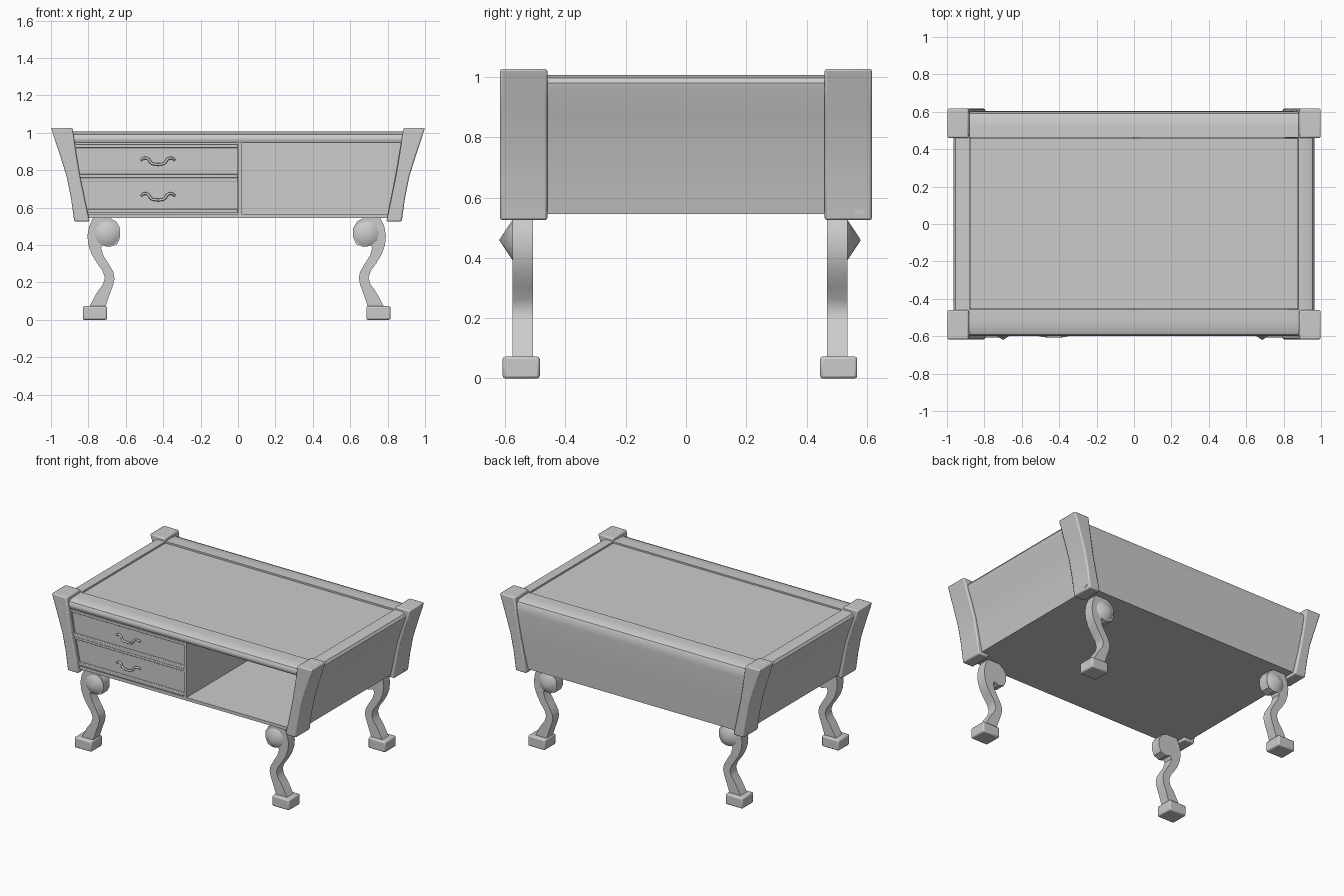
import bpy, bmesh
from mathutils import Vector

if "Cube" in bpy.data.objects:
    bpy.data.objects.remove(bpy.data.objects["Cube"])

AX = {'x': lambda a, b, t: (t, a, b), 'y': lambda a, b, t: (a, t, b)}


def finish(name, bm, bevel=0, mirror=None, origin=(0, 0, 0), angle=0.6):
    bmesh.ops.recalc_face_normals(bm, faces=bm.faces)
    bmesh.ops.translate(bm, verts=bm.verts, vec=-Vector(origin))
    me = bpy.data.meshes.new(name)
    bm.to_mesh(me)
    bm.free()
    ob = bpy.data.objects.new(name, me)
    bpy.context.collection.objects.link(ob)
    ob.location = origin
    bpy.context.view_layer.objects.active = ob
    ob.select_set(True)
    bpy.ops.object.shade_smooth_by_angle(angle=angle)
    ob.select_set(False)
    if bevel:
        m = ob.modifiers.new("bevel", 'BEVEL')
        m.width, m.segments, m.angle_limit = bevel, 2, 1.0
    if mirror:
        m = ob.modifiers.new("mirror", 'MIRROR')
        m.use_axis = ('x' in mirror, 'y' in mirror, False)
        m.use_mirror_merge = False
    return ob


def prism(name, pts, axis, t0, t1, **kw):
    """Extrude a closed profile along an axis."""
    bm = bmesh.new()
    f = bm.faces.new([bm.verts.new(AX[axis](a, b, t0)) for a, b in pts])
    new = bmesh.ops.extrude_face_region(bm, geom=[f])["geom"]
    d = Vector(AX[axis](0, 0, t1 - t0))
    bmesh.ops.translate(bm, vec=d, verts=[v for v in new if isinstance(v, bmesh.types.BMVert)])
    return finish(name, bm, **kw)


def box(name, x0, x1, y0, y1, z0, z1, **kw):
    return prism(name, [(x0, z0), (x1, z0), (x1, z1), (x0, z1)], 'y', y0, y1, **kw)


# Flared corner posts
prism("corner_post", [(-1, 1.027), (-.955, .89), (-.917, .77), (-.893, .65), (-.875, .525),
                      (-.793, .525), (-.818, .64), (-.843, .76), (-.865, .89), (-.885, 1.027)],
      'y', -.617, -.46, bevel=.008, mirror='xy')

# Side panels with rounded top rail
prism("side_panel", [(-.85, .545), (-.872, .65), (-.897, .77), (-.932, .88), (-.962, .96),
                     (-.966, .98), (-.955, .997), (-.93, 1.006), (-.88, 1.006), (-.88, .945),
                     (-.885, .9), (-.865, .77), (-.84, .65), (-.82, .545)],
      'y', -.47, .47, mirror='x')

# Back panel with rounded top rail
prism("back_panel", [(.59, .545), (.598, .75), (.603, .93), (.601, .97), (.59, .992), (.565, 1.003),
                     (.52, 1.006), (.462, 1.006), (.462, .945), (.565, .945), (.56, .545)],
      'x', -.88, .88)

# Front rail
prism("front_rail", [(-.458, .945), (-.458, 1.006), (-.52, 1.006), (-.565, 1.003), (-.59, .992),
                     (-.599, .975), (-.599, .96), (-.59, .945)], 'x', -.89, .89)

# Top board, bottom board, divider
box("top_board", -.876, .876, -.455, .457, .945, .997)
box("bottom_board", -.825, .825, -.592, .59, .545, .567)
box("divider", 0, .02, -.592, .565, .567, .945)

# Front returns that close the body behind the posts
prism("front_return", [(-.89, .945), (-.86, .77), (-.82, .567), (-.8, .567), (-.84, .77), (-.87, .945)],
      'y', -.585, -.46, mirror='x')

# Drawers: front, overhanging ledges and wavy handle
for i, z in enumerate((.592, .78)):
    n = ("lower", "upper")[i]
    h = .14 + .007 * (1 - i)
    prism(n + "_drawer", [(-.825 - .035 * i, z), (-.002, z), (-.002, z + h), (-.85 - .035 * i, z + h)],
          'y', -.58, .54)
    box(n + "_drawer_ledge", -.82 - .035 * i, -.001, -.594, -.5, z - .022, z, bevel=.004)
    box(n + "_drawer_top_strip", -.84 - .03 * i, -.001, -.588, -.5, z + h, z + h + .02, bevel=.003)
    cu = bpy.data.curves.new(n + "_handle", 'CURVE')
    cu.dimensions, cu.bevel_depth, cu.bevel_resolution, cu.resolution_u = '3D', .007, 2, 6
    half = [(.088, -.002, -.582), (.078, .008, -.592), (.055, .006, -.597), (.035, -.018, -.6), (.015, -.024, -.6)]
    path = [(-a, b, c) for a, b, c in half] + half[::-1]
    sp = cu.splines.new('BEZIER')
    sp.bezier_points.add(len(path) - 1)
    for p, (a, b, c) in zip(sp.bezier_points, path):
        p.co = (-.428 + a, c, .856 - .19 * (1 - i) + b)
        p.handle_left_type = p.handle_right_type = 'AUTO'
    cu.use_fill_caps = True
    bpy.context.collection.objects.link(bpy.data.objects.new(n + "_handle", cu))

# S-shaped legs, pointed scroll bosses and block feet
LEG = dict(origin=(-.007, -.02, 0), mirror='xy')
prism("leg", [(-.775, .545), (-.796, .5), (-.805, .45), (-.8, .4), (-.782, .35), (-.755, .305),
              (-.724, .262), (-.712, .225), (-.722, .19), (-.755, .145), (-.795, .07),
              (-.708, .07), (-.688, .13), (-.668, .185), (-.66, .22), (-.666, .255), (-.692, .3),
              (-.72, .345), (-.732, .385), (-.722, .405), (-.685, .39), (-.645, .405), (-.63, .44),
              (-.63, .49), (-.65, .525), (-.685, .545)], 'y', -.576, -.507, **LEG)

bm = bmesh.new()
ring = bmesh.ops.create_circle(bm, cap_ends=True, radius=.068, segments=12)["verts"]
for v in ring:
    v.co = (v.co.x - .7, -.575, v.co.y + .459)
apex = bm.verts.new((-.7, -.62, .459))
for e in list(bm.edges):
    bm.faces.new((*e.verts, apex))
finish("leg_boss", bm, angle=.9, **LEG)

box("foot", -.83, -.7, -.608, -.485, 0, .073, bevel=.009, **LEG)
